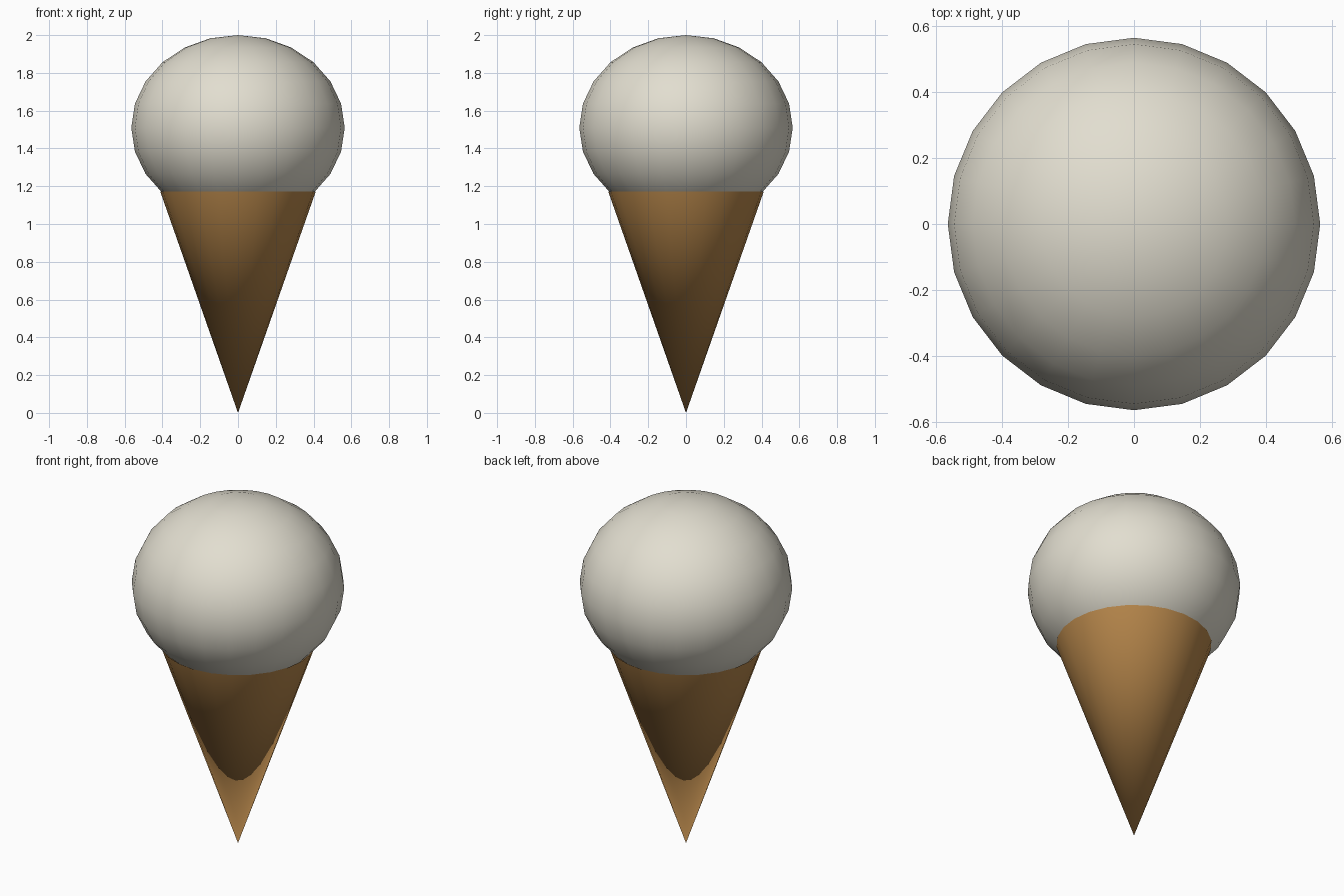
import bpy, math

if "Cube" in bpy.data.objects:
    bpy.data.objects.remove(bpy.data.objects["Cube"])


def material(name, rgb):
    m = bpy.data.materials.new(name)
    m.diffuse_color = (*rgb, 1)
    m.use_nodes = True
    m.node_tree.nodes["Principled BSDF"].inputs["Base Color"].default_value = m.diffuse_color
    return m


def finish(name, mat):
    o = bpy.context.object
    o.name = name
    o.data.materials.append(mat)
    bpy.ops.object.shade_smooth_by_angle(angle=math.radians(40))
    return o


SIDES = 24
RIM_Z, RIM_R = 1.173, 0.412

# Waffle cone: open at the rim, point on the ground
bpy.ops.mesh.primitive_cone_add(vertices=SIDES, radius1=0, radius2=RIM_R, depth=RIM_Z,
                                end_fill_type='NOTHING', location=(0, 0, RIM_Z / 2))
finish("waffle_cone", material("waffle brown", (0.47, 0.24, 0.07)))

# Scoop: slightly flattened ball resting in the rim
bpy.ops.mesh.primitive_uv_sphere_add(segments=SIDES, ring_count=12, radius=1,
                                     location=(0, 0, 1.51))
bpy.context.object.scale = (0.565, 0.565, 0.49)
bpy.ops.object.transform_apply(location=False, rotation=False, scale=True)
finish("ice_cream_scoop", material("vanilla cream", (0.76, 0.73, 0.63)))
